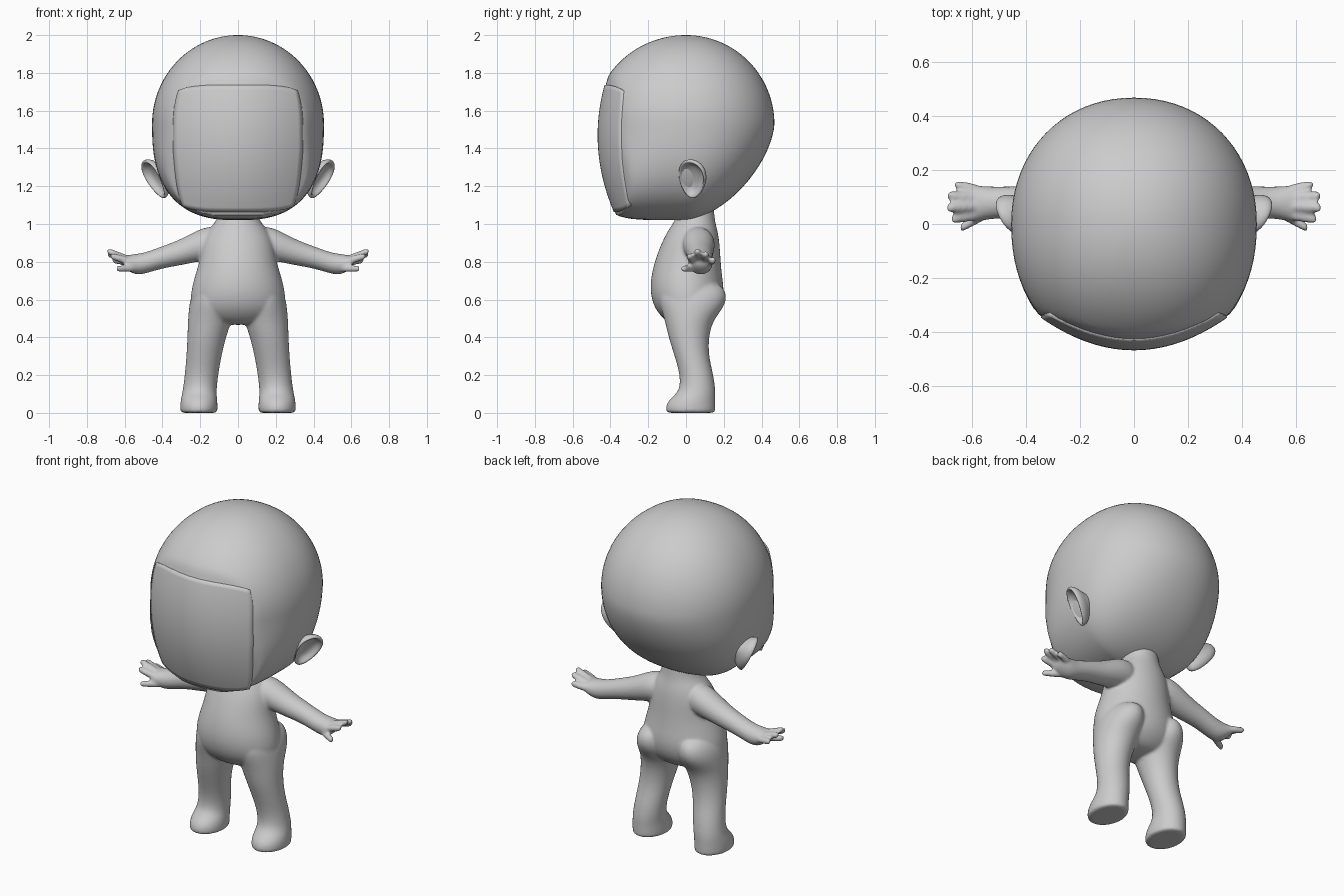
import bpy, bmesh, math
from mathutils import Vector

if "Cube" in bpy.data.objects:
    bpy.data.objects.remove(bpy.data.objects["Cube"])


def finish(name, bm, angle=None):
    bmesh.ops.recalc_face_normals(bm, faces=bm.faces[:])
    me = bpy.data.meshes.new(name)
    bm.to_mesh(me)
    bm.free()
    ob = bpy.data.objects.new(name, me)
    bpy.context.collection.objects.link(ob)
    me.shade_smooth()
    if angle:
        bpy.ops.object.select_all(action='DESELECT')
        ob.select_set(True)
        bpy.context.view_layer.objects.active = ob
        bpy.ops.object.shade_smooth_by_angle(angle=math.radians(angle))
    return ob


def skin(bm, rings, caps=True):
    """Bridge rows of points into a closed tube."""
    rows = [[bm.verts.new(p) for p in r] for r in rings]
    n = len(rows[0])
    for a, b in zip(rows, rows[1:]):
        for i in range(n):
            j = (i + 1) % n
            bm.faces.new((a[i], a[j], b[j], b[i]))
    if caps:
        bm.faces.new(rows[0])
        bm.faces.new(rows[-1])
    return rows


def tube(bm, stations, axis, side=1, n=16):
    """Stations: centre x, y, z and two radii; rings lie across the axis."""
    rings = []
    for x, y, z, ra, rb in stations:
        ring = []
        for i in range(n):
            c, s = math.cos(2 * math.pi * i / n), math.sin(2 * math.pi * i / n)
            p = (x + ra * c, y + rb * s, z) if axis == 'z' else (x, y + ra * c, z + rb * s)
            ring.append((p[0] * side, p[1], p[2]))
        rings.append(ring)
    skin(bm, rings)


def face_y(x, z):
    return -0.468 + 0.52 * (z - 1.47) ** 2 + 0.121 * (x / 0.345) ** 2


# head: egg-like rings, flattened where the face panel sits
def bulge(t, n):
    return max(0.0, 1 - t ** n) ** (1 / n)


def spow(v, e):
    return math.copysign(abs(v) ** e, v)


bm = bmesh.new()
rings = []
ROWS, SEG = 56, 80
for r in range(1, ROWS):
    phi = math.pi * r / ROWS
    t = abs(math.cos(phi))
    low = phi > math.pi / 2
    z = 1.53 - 0.51 * t if low else 1.53 + 0.47 * t
    w = 0.455 * bulge(t, 2.6 if low else 2)
    front = 0.49 * bulge(t, 5 if low else 2)
    back = 0.468 * bulge(t, 1.6 if low else 2)
    m = 2.2 + (1.6 * t * t if low else 0)
    ring = []
    for i in range(SEG):
        a = 2 * math.pi * i / SEG
        c, s = math.cos(a), math.sin(a)
        e = 2 / (m if s < 0 else 2.1)
        x, y = w * spow(c, e), (front if s < 0 else back) * spow(s, e)
        ring.append((x, max(y, face_y(x, z) + 0.006), z))
    rings.append(ring)
rows = skin(bm, rings, caps=False)
for row, z in ((rows[0], 2.0), (rows[-1], 1.02)):
    pole = bm.verts.new((0, 0, z))
    for i in range(SEG):
        bm.faces.new((row[i], row[(i + 1) % SEG], pole))
finish("head", bm, 35)

# face panel: curved rounded rectangle
bm = bmesh.new()
N = 28
grid = []
for j in range(N + 1):
    row = []
    for i in range(N + 1):
        u, v = 2 * i / N - 1, 2 * j / N - 1
        uu, vv = u * math.sqrt(1 - 0.16 * v ** 4), v * math.sqrt(1 - 0.16 * u ** 4)
        x = 0.345 * uu * (1 - 0.08 * max(0, -vv))
        z = 1.40 + 0.337 * vv
        row.append(bm.verts.new((x, face_y(x, z), z)))
    grid.append(row)
for j in range(N):
    for i in range(N):
        bm.faces.new((grid[j][i], grid[j][i + 1], grid[j + 1][i + 1], grid[j + 1][i]))
face = finish("face_panel", bm, 35)
if face.data.polygons[0].normal.y > 0:
    face.data.flip_normals()
rim = face.modifiers.new("rim", 'SOLIDIFY')
rim.thickness = 0.025
rim.offset = -1

# ears: tilted oval cups
CUP = [(0.30, -0.09), (0.55, -0.05), (0.88, -0.025), (1.0, 0.0), (0.97, 0.016),
       (0.84, 0.014), (0.72, -0.012), (0.4, -0.022), (0.1, -0.024)]
normal = Vector((0.76, -0.45, -0.42)).normalized()
up = Vector((0.45, 0.06, 0.89))
up = (up - normal * up.dot(normal)).normalized()
across = normal.cross(up)
for side, name in ((1, "left_ear"), (-1, "right_ear")):
    bm = bmesh.new()
    rings = []
    for r, d in CUP:
        ring = []
        for i in range(20):
            a = 2 * math.pi * i / 20
            s = math.sin(a)
            p = (Vector((0.437, 0.035, 1.24)) + normal * d + up * (0.118 * r * s)
                 + across * (0.08 * r * math.cos(a) * (1 + 0.22 * s)))
            ring.append((p.x * side, p.y, p.z))
        rings.append(ring)
    skin(bm, rings)
    ear = finish(name, bm)
    ear.modifiers.new("smooth", 'SUBSURF').levels = 1

# body: overlapping torso, limbs and fingers fused into one skin
bm = bmesh.new()
TORSO = [(1.16, 0.09, -0.02, 0.14), (1.06, 0.10, -0.04, 0.15), (1.01, 0.12, -0.065, 0.155),
         (0.96, 0.165, -0.10, 0.17), (0.89, 0.195, -0.135, 0.18), (0.80, 0.205, -0.168, 0.185),
         (0.72, 0.232, -0.187, 0.193), (0.64, 0.252, -0.192, 0.205), (0.56, 0.255, -0.172, 0.19),
         (0.50, 0.21, -0.125, 0.145), (0.465, 0.12, -0.07, 0.09)]
tube(bm, [(0, (f + b) / 2, z, w, (b - f) / 2) for z, w, f, b in TORSO], 'z', n=24)
LEG = [(0.70, 0.06, 0.20, -0.10, 0.18), (0.63, 0.03, 0.25, -0.15, 0.224),
       (0.56, 0.02, 0.262, -0.14, 0.208), (0.49, 0.03, 0.268, -0.115, 0.145),
       (0.40, 0.062, 0.27, -0.095, 0.122), (0.30, 0.086, 0.275, -0.062, 0.122),
       (0.20, 0.103, 0.284, -0.033, 0.148), (0.12, 0.112, 0.294, -0.035, 0.158),
       (0.085, 0.110, 0.302, -0.075, 0.158), (0.05, 0.106, 0.308, -0.108, 0.158),
       (0.012, 0.106, 0.308, -0.110, 0.158), (0.0, 0.110, 0.304, -0.105, 0.154),
       (0.0, 0.14, 0.27, -0.06, 0.12)]
ARM = [(0.08, 0.06, 0.90, 0.08, 0.08), (0.16, 0.065, 0.90, 0.09, 0.092),
       (0.23, 0.07, 0.878, 0.083, 0.083), (0.31, 0.075, 0.848, 0.07, 0.069),
       (0.40, 0.08, 0.824, 0.062, 0.060), (0.49, 0.08, 0.793, 0.060, 0.057),
       (0.54, 0.078, 0.785, 0.062, 0.058), (0.585, 0.076, 0.794, 0.07, 0.042),
       (0.615, 0.076, 0.805, 0.06, 0.02)]
DIGITS = [((0.535, 0.045, 0.765), (0.645, -0.016, 0.763)),
          ((0.57, 0.035, 0.80), (0.677, 0.018, 0.832)),
          ((0.57, 0.065, 0.81), (0.695, 0.060, 0.858)),
          ((0.57, 0.095, 0.805), (0.693, 0.105, 0.843)),
          ((0.57, 0.125, 0.795), (0.665, 0.145, 0.810))]
for side in (1, -1):
    tube(bm, [((i + o) / 2, (f + b) / 2, z, (o - i) / 2, (b - f) / 2)
              for z, i, o, f, b in LEG], 'z', side)
    tube(bm, ARM, 'x', side)
    for base, tip in DIGITS:
        base, tip = Vector(base), Vector(tip)
        tube(bm, [(*base.lerp(tip, k), r, r) for k, r in
                  ((0, 0.022), (0.4, 0.021), (0.8, 0.020), (0.94, 0.018), (1.0, 0.011))],
             'x', side, 10)
body = finish("body", bm)
sub = body.modifiers.new("round", 'SUBSURF')
sub.levels = sub.render_levels = 2
fuse = body.modifiers.new("fuse", 'REMESH')
fuse.mode = 'VOXEL'
fuse.voxel_size = 0.008
fuse.use_smooth_shade = True
relax = body.modifiers.new("relax", 'SMOOTH')
relax.factor = 0.5
relax.iterations = 8
